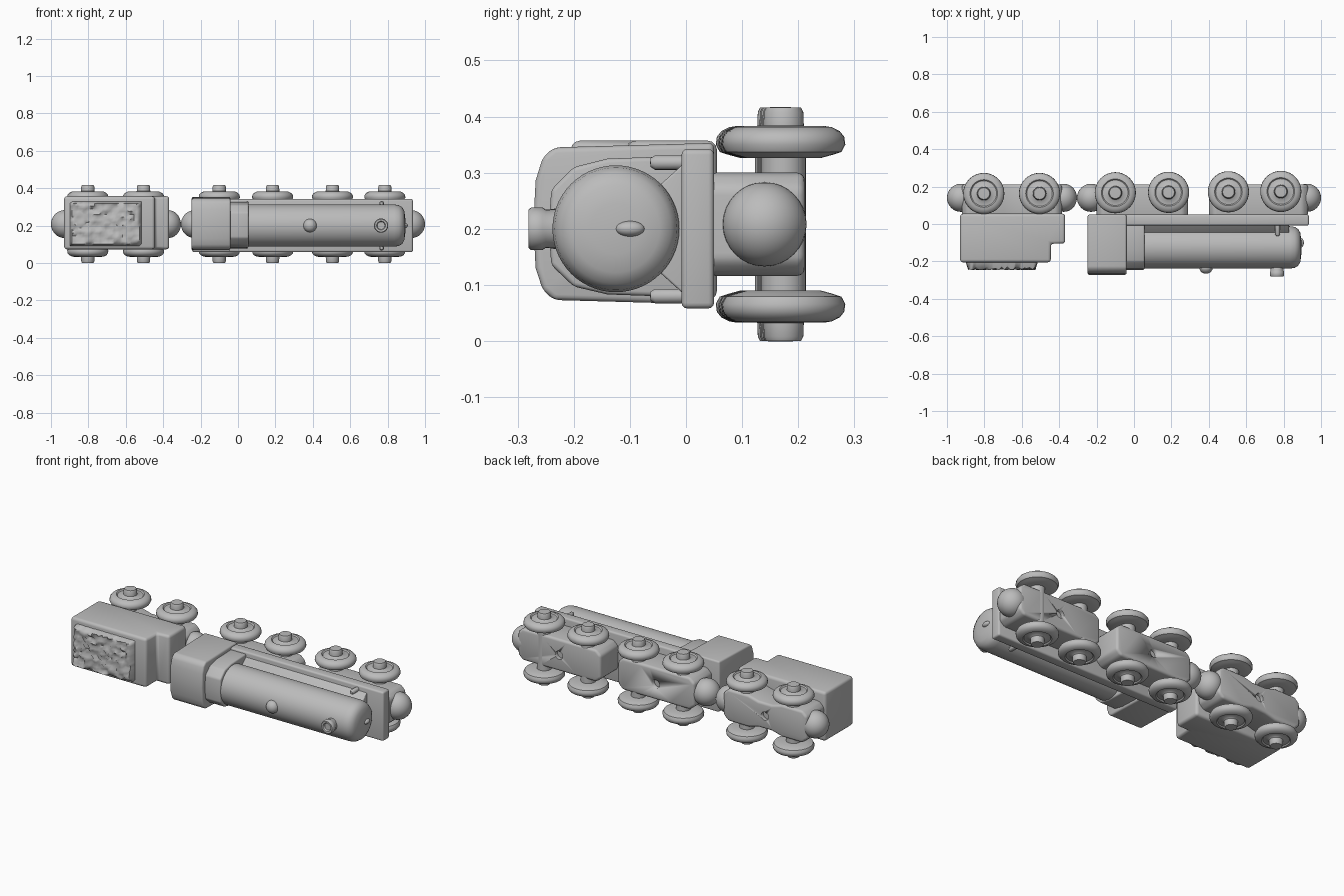
import bpy, bmesh, math, random
from mathutils import Matrix, Vector

cube = bpy.data.objects.get("Cube")
if cube:
    bpy.data.objects.remove(cube, do_unlink=True)
random.seed(4)

grey = bpy.data.materials.new("plain_grey")
grey.use_nodes = True
grey.diffuse_color = (0.5, 0.5, 0.5, 1)
grey.node_tree.nodes["Principled BSDF"].inputs["Base Color"].default_value = (0.5, 0.5, 0.5, 1)

MID = 0.208          # height of the train's long axis
WHEEL_Y = 0.167      # axle line


def finish(bm, name, bevel=0.0, angle=40):
    """Turn a bmesh into a shaded object with an optional rounded edge."""
    bmesh.ops.recalc_face_normals(bm, faces=bm.faces)
    mesh = bpy.data.meshes.new(name)
    bm.to_mesh(mesh)
    bm.free()
    mesh.materials.append(grey)
    ob = bpy.data.objects.new(name, mesh)
    bpy.context.collection.objects.link(ob)
    bpy.ops.object.select_all(action='DESELECT')
    ob.select_set(True)
    bpy.context.view_layer.objects.active = ob
    if bevel:
        mod = ob.modifiers.new("rounding", 'BEVEL')
        mod.width, mod.segments = bevel, 3
        mod.limit_method = 'ANGLE'
        bpy.ops.object.modifier_apply(modifier=mod.name)
    bpy.ops.object.shade_smooth_by_angle(angle=math.radians(angle))
    return ob


def box(name, x, y, z, bevel=0.01):
    bm = bmesh.new()
    bmesh.ops.create_cube(bm, size=1)
    for v in bm.verts:
        v.co = [(r[0] + r[1]) / 2 + c * (r[1] - r[0]) for c, r in zip(v.co, (x, y, z))]
    return finish(bm, name, bevel)


def prism(name, points, depth, place, bevel=0.01):
    """Extrude a flat outline; place(a, b, d) maps outline and depth to xyz."""
    bm = bmesh.new()
    face = bm.faces.new([bm.verts.new(place(a, b, depth[0])) for a, b in points])
    geo = bmesh.ops.extrude_face_region(bm, geom=[face])["geom"]
    shift = Vector(place(0, 0, depth[1])) - Vector(place(0, 0, depth[0]))
    bmesh.ops.translate(bm, vec=shift, verts=[g for g in geo if isinstance(g, bmesh.types.BMVert)])
    return finish(bm, name, bevel)


def lathe(name, profile, origin, axis, steps=40):
    """Spin (radius, distance) pairs around an axis through origin."""
    bm = bmesh.new()
    verts = [bm.verts.new((r, 0, d)) for r, d in profile]
    edges = [bm.edges.new(pair) for pair in zip(verts, verts[1:])]
    bmesh.ops.spin(bm, geom=verts + edges, cent=(0, 0, 0), axis=(0, 0, 1),
                   angle=math.tau, steps=steps)
    bmesh.ops.remove_doubles(bm, verts=bm.verts, dist=1e-5)
    turn = Vector((0, 0, 1)).rotation_difference(Vector(axis)).to_matrix().to_4x4()
    bm.transform(Matrix.Translation(origin) @ turn)
    return finish(bm, name)


def ball(name, centre, size):
    bm = bmesh.new()
    bmesh.ops.create_uvsphere(bm, u_segments=32, v_segments=16, radius=1)
    bm.transform(Matrix.Translation(centre) @ Matrix.Diagonal((*size, 1)))
    return finish(bm, name)


# Wheels with raised hubs, paired across each axle
wheel_profile = [(0, 0.118), (0.066, 0.118), (0.088, 0.124), (0.103, 0.129), (0.11, 0.142),
                 (0.108, 0.156), (0.1, 0.166), (0.086, 0.173), (0.074, 0.175), (0.068, 0.169),
                 (0.042, 0.171), (0.036, 0.176), (0.035, 0.2), (0.031, 0.208), (0, 0.209)]
for i, (x, y) in enumerate([(-0.803, 0.163), (-0.505, 0.163), (-0.1, 0.167),
                            (0.185, 0.169), (0.505, 0.172), (0.785, 0.174)]):
    for side, label in ((1, "upper"), (-1, "lower")):
        lathe(f"wheel_{i + 1}_{label}", wheel_profile, (x, y, MID), (0, 0, side))
    lathe(f"axle_{i + 1}", [(0, -0.13), (0.04, -0.13), (0.04, 0.13), (0, 0.13)],
          (x, y, MID), (0, 0, 1), 24)


# Bogies: waisted blocks with a round screw recess underneath
def bogie(name, x0, x1, waist):
    mid, q = (x0 + x1) / 2, (x1 - x0) * 0.2
    top = [(x0, 0.065), (x0 + 0.03, 0.092), (mid - q, 0.092), (mid - q * 0.4, waist),
           (mid + q * 0.4, waist), (mid + q, 0.092), (x1 - 0.03, 0.092), (x1, 0.065)]
    outline = top + [(a, -b) for a, b in reversed(top)]
    ob = prism(name, outline, (0.04, 0.212), lambda a, b, d: (a, d, MID + b), 0.014)
    cut = lathe(name + "_screw_cutter", [(0, 0), (0.024, 0), (0.024, 0.08), (0, 0.08)],
                (mid, 0.19, MID), (0, 1, 0), 24)
    mod = ob.modifiers.new("screw recess", 'BOOLEAN')
    mod.operation, mod.object, mod.solver = 'DIFFERENCE', cut, 'EXACT'
    bpy.context.view_layer.objects.active = ob
    bpy.ops.object.modifier_apply(modifier=mod.name)
    bpy.data.objects.remove(cut, do_unlink=True)


bogie("tender_bogie", -0.92, -0.385, 0.075)
bogie("rear_bogie", -0.2, 0.29, 0.092)
bogie("front_bogie", 0.4, 0.93, 0.092)

# Round couplers at each end and between the vehicles
for name, x, rx in (("tender_rear_coupler", -0.925, 0.075), ("tender_front_coupler", -0.375, 0.07),
                    ("engine_rear_coupler", -0.23, 0.075), ("engine_front_coupler", 0.925, 0.075)):
    ball(name, (x, 0.14, MID), (rx, 0.075, 0.075))

# Tender body with a stepped front, and its coal load
prism("tender_body", [(-0.93, -0.205), (-0.445, -0.205), (-0.445, -0.105), (-0.368, -0.105),
                      (-0.368, 0.055), (-0.93, 0.055)], (0.073, 0.357),
      lambda a, b, d: (a, b, d), 0.016)
bm = bmesh.new()
bmesh.ops.create_grid(bm, x_segments=26, y_segments=17, size=0.5)
for v in bm.verts:
    edge = max(abs(v.co.x), abs(v.co.y)) > 0.49
    y = -0.195 if edge else -0.236 + random.uniform(-0.011, 0.009)
    v.co = (-0.707 + v.co.x * 0.39, y, 0.21 + v.co.y * 0.245)
back = bmesh.ops.extrude_edge_only(bm, edges=[e for e in bm.edges if e.is_boundary])["geom"]
bmesh.ops.translate(bm, vec=(0, 0.03, 0), verts=[g for g in back if isinstance(g, bmesh.types.BMVert)])
bmesh.ops.holes_fill(bm, edges=[e for e in bm.edges if e.is_boundary])
finish(bm, "coal_load", 0, 60)

# Running plate and cab with a crowned roof
box("running_plate", (-0.245, 0.935), (-0.008, 0.05), (0.058, 0.342), 0.01)
prism("cab", [(0.05, 0.065), (-0.235, 0.073), (-0.255, 0.09), (-0.268, 0.13), (-0.272, MID),
              (-0.268, 0.286), (-0.255, 0.328), (-0.235, 0.345), (0.05, 0.353)],
      (-0.248, -0.04), lambda a, b, d: (d, a, b), 0.01)
prism("firebox", [(0, 0.078), (-0.14, 0.083), (-0.2, 0.097), (-0.24, 0.135), (-0.245, 0.2),
                  (-0.24, 0.27), (-0.2, 0.31), (-0.14, 0.325), (0, 0.33)],
      (-0.06, 0.056), lambda a, b, d: (d, a, b), 0.008)

# Boiler with a rounded front, resting on a saddle
BY, BZ = -0.125, 0.2
lathe("boiler", [(0, 0.03), (0.113, 0.03), (0.113, 0.835), (0.109, 0.86), (0.098, 0.878),
                 (0.078, 0.889), (0.045, 0.894), (0, 0.897)], (0, BY, BZ), (1, 0, 0), 56)
prism("boiler_saddle", [(-0.05, 0.125), (0, 0.08), (0, 0.32), (-0.05, 0.275)],
      (0.04, 0.83), lambda a, b, d: (d, a, b), 0.004)
ball("front_nose", (0.892, -0.1, BZ), (0.016, 0.026, 0.014))

# Steam dome and chimney on the boiler crown
ball("steam_dome", (0.385, -0.232, BZ), (0.036, 0.034, 0.036))
lathe("chimney", [(0, 0), (0.036, 0), (0.034, 0.05), (0.038, 0.056), (0.038, 0.076),
                  (0.034, 0.081), (0.024, 0.08), (0.02, 0.07), (0, 0.069)],
      (0.765, -0.2, BZ), (0, -1, 0), 28)

# Small posts beside the boiler on the running plate
for label, z in (("upper", 0.318), ("lower", 0.08)):
    lathe(f"plate_post_{label}", [(0, 0), (0.013, 0), (0.013, 0.055), (0.008, 0.063), (0, 0.064)],
          (0.768, 0, z), (0, -1, 0), 16)
